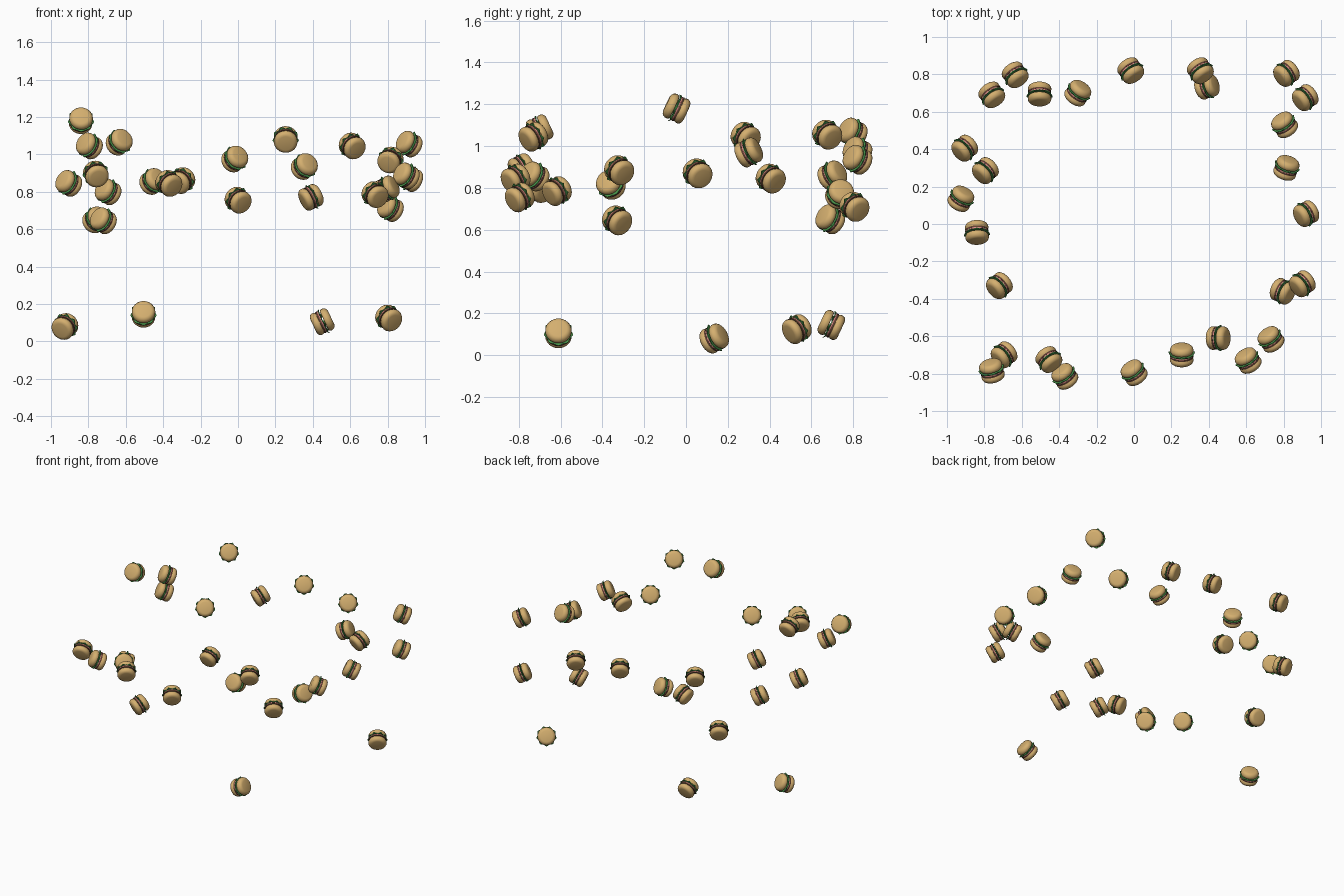
import bpy, bmesh, math
from mathutils import Matrix

if "Cube" in bpy.data.objects:
    bpy.data.objects.remove(bpy.data.objects["Cube"])

def material(name, rgb):
    m = bpy.data.materials.new(name)
    m.diffuse_color = (*rgb, 1)
    m.use_nodes = True
    m.node_tree.nodes["Principled BSDF"].inputs["Base Color"].default_value = m.diffuse_color
    return m

BUN = material("bun_tan", (0.66, 0.43, 0.16))
GREEN = material("lettuce_green", (0.07, 0.30, 0.07))
PINK = material("tomato_pink", (0.75, 0.25, 0.25))
BROWN = material("patty_brown", (0.12, 0.05, 0.03))

def lathe(bm, profile, mat, sides=24, waves=0, amp=0.0, lift=0.0):
    """Revolve (radius, height) points; optional wavy rim."""
    rings = []
    for r, z in profile:
        ring = []
        for i in range(sides):
            a = 2 * math.pi * i / sides
            w = math.cos(waves * a) if waves else 0
            rr = r + amp * w
            ring.append(bm.verts.new((rr * math.cos(a), rr * math.sin(a), z + lift * w)))
        rings.append(ring)
    faces = [bm.faces.new(list(reversed(rings[0]))), bm.faces.new(rings[-1])]
    for lo, hi in zip(rings, rings[1:]):
        for i in range(sides):
            j = (i + 1) % sides
            faces.append(bm.faces.new((lo[i], lo[j], hi[j], hi[i])))
    for f in faces:
        f.material_index = mat

# One burger, stacked along its own z axis
bm = bmesh.new()
lathe(bm, [(.040, -.052), (.050, -.050), (.058, -.044), (.063, -.034),
           (.063, -.024), (.058, -.014), (.050, -.012)], 0)              # bottom bun
lathe(bm, [(.062, -.013), (.062, -.004)], 3)                             # patty
lathe(bm, [(.061, -.004), (.061, .003)], 2)                              # tomato
lathe(bm, [(.066, .004), (.066, .009)], 1, 36, 9, .005, .004)            # lettuce
lathe(bm, [(.050, .011), (.058, .013), (.063, .022), (.063, .032),
           (.058, .043), (.050, .050), (.040, .053)], 0)                 # top bun
mesh = bpy.data.meshes.new("burger")
bm.to_mesh(mesh)
bm.free()
for m in (BUN, GREEN, PINK, BROWN):
    mesh.materials.append(m)

# Scattered copies: x, y, z, heading of the tilted axis in degrees
SPOTS = [
    (-.76, .69, .65, -55), (-.635, .797, 1.065, -55), (-.505, .695, .145, -90),
    (-.30, .70, .86, 55), (-.017, .82, .975, -55), (.355, .82, .935, -55),
    (.39, .735, .77, 18), (.815, .805, .71, -145), (.915, .675, 1.055, -145),
    (.805, .53, .125, 125), (.815, .30, .97, 70), (.92, .055, .87, -152),
    (.90, -.32, .885, -145), (.795, -.36, .815, -25), (.732, -.617, .785, 125),
    (.61, -.73, 1.045, 122), (.45, -.61, .105, 0), (.255, -.70, 1.08, 90),
    (0, -.795, .755, 125), (-.37, -.815, .845, 125), (-.455, -.725, .855, -52),
    (-.695, -.70, .80, -142), (-.76, -.785, .895, 105), (-.72, -.33, .645, -140),
    (-.84, -.045, 1.18, -87), (-.925, .135, .08, 60), (-.795, .285, 1.045, -138),
    (-.905, .405, .845, -140),
]
TILT = Matrix.Rotation(math.radians(65), 4, 'Y')
for i, (x, y, z, heading) in enumerate(SPOTS):
    ob = bpy.data.objects.new(f"burger_{i + 1}", mesh)
    bpy.context.collection.objects.link(ob)
    ob.matrix_world = (Matrix.Translation((x, y, z))
                       @ Matrix.Rotation(math.radians(heading), 4, 'Z') @ TILT)
    ob.select_set(True)
bpy.context.view_layer.objects.active = ob
bpy.ops.object.shade_smooth_by_angle(angle=math.radians(35))
